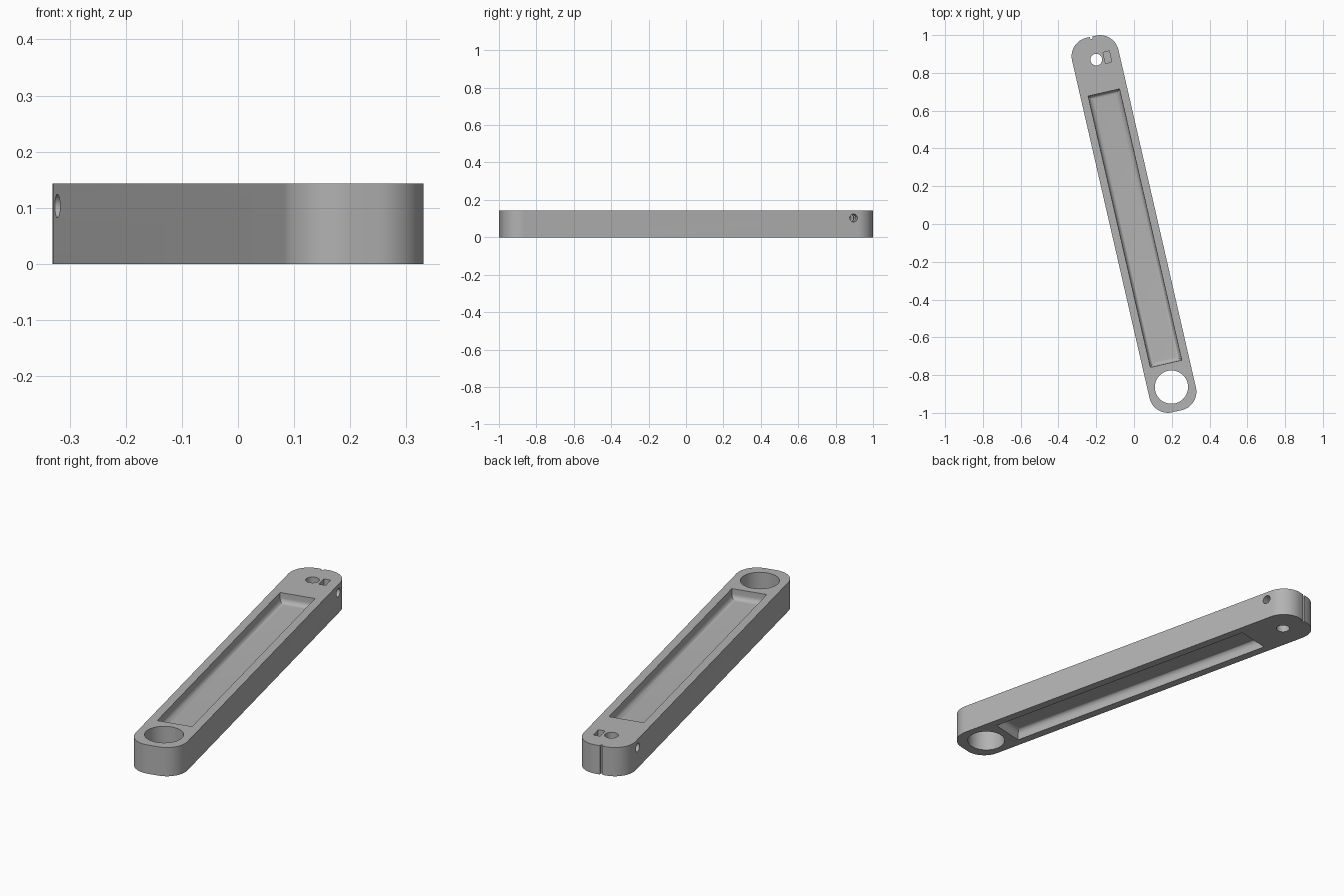
import bpy, bmesh, math
from mathutils import Matrix, Vector

cube = bpy.data.objects.get("Cube")
if cube:
    bpy.data.objects.remove(cube, do_unlink=True)

TILT = math.radians(12.92)   # bar lies diagonally in plan
HALF_W, HALF_L, HEIGHT, CORNER = 0.126, 1.017, 0.143, 0.1
POCKET_DEPTH, FILLET = 0.05, 0.025

grey = bpy.data.materials.new("grey metal")
grey.use_nodes = True
GREY = (0.45, 0.45, 0.45, 1)
grey.diffuse_color = GREY
grey.node_tree.nodes["Principled BSDF"].inputs["Base Color"].default_value = GREY


def finish(name, bm):
    bmesh.ops.recalc_face_normals(bm, faces=bm.faces)
    mesh = bpy.data.meshes.new(name)
    bm.to_mesh(mesh)
    bm.free()
    mesh.materials.append(grey)
    ob = bpy.data.objects.new(name, mesh)
    bpy.context.collection.objects.link(ob)
    return ob


def block(name, x, y, z, bevel=0, segments=1, pick=None):
    """Box from (min, max) ranges, with chosen edges rounded."""
    bm = bmesh.new()
    bmesh.ops.create_cube(bm, size=1)
    for v in bm.verts:
        v.co = Vector([r[0] if c < 0 else r[1] for c, r in zip(v.co, (x, y, z))])
    if bevel:
        edges = [e for e in bm.edges if pick(*[v.co for v in e.verts])]
        bmesh.ops.bevel(bm, geom=edges, offset=bevel, segments=segments,
                        profile=0.5, affect='EDGES')
    return finish(name, bm)


def rod(name, centre, radius, length, segments=48, axis='Z'):
    bm = bmesh.new()
    turn = Matrix.Rotation(math.pi / 2, 4, 'Y') if axis == 'X' else Matrix()
    bmesh.ops.create_cone(bm, cap_ends=True, segments=segments, radius1=radius,
                          radius2=radius, depth=length,
                          matrix=Matrix.Translation(centre) @ turn)
    return finish(name, bm)


# Bar with rounded vertical corners
bar = block("link_bar", (-HALF_W, HALF_W), (-HALF_L, HALF_L), (0, HEIGHT),
            CORNER, 20, lambda a, b: abs(a.z - b.z) > 0.01)

# Filleted pockets in the top and the underside
cutters = []
for name, floor, opening in (("top_pocket", HEIGHT - POCKET_DEPTH, HEIGHT + 0.05),
                             ("bottom_pocket", POCKET_DEPTH, -0.05)):
    low, high = min(floor, opening), max(floor, opening)
    cutters.append(block(
        name, (-0.085, 0.085), (-0.759, 0.714), (low, high), FILLET, 8,
        lambda a, b, f=floor: abs(a.z - f) < 1e-4 and abs(b.z - f) < 1e-4))

# Bearing bore, shaft hole, clamp screw hole, nut slot, end groove
mid = HEIGHT / 2
cutters += [
    rod("bearing_bore", (0, -0.886, mid), 0.088, 0.4, 64),
    rod("shaft_hole", (0, 0.893, mid), 0.031, 0.4, 40),
    rod("screw_hole", (0, 0.89, 0.103), 0.021, 0.5, 32, 'X'),
    block("nut_slot", (0.043, 0.077), (0.862, 0.922), (0.07, 0.25)),
    block("end_groove", (-0.006, 0.006), (HALF_L - 0.012, HALF_L + 0.05), (-0.1, 0.3)),
]
for c in cutters:
    c.hide_render = True
    m = bar.modifiers.new(c.name, 'BOOLEAN')
    m.operation, m.solver, m.object = 'DIFFERENCE', 'EXACT', c

# Bake the cuts and remove the cutters
bpy.context.view_layer.update()
baked = bpy.data.meshes.new_from_object(bar.evaluated_get(bpy.context.evaluated_depsgraph_get()))
bar.modifiers.clear()
bar.data = baked
bar.data.name = "link_bar"
for c in cutters:
    bpy.data.objects.remove(c, do_unlink=True)

bar.data.transform(Matrix.Rotation(TILT, 4, 'Z'))
bpy.ops.object.select_all(action='DESELECT')
bar.select_set(True)
bpy.context.view_layer.objects.active = bar
bpy.ops.object.shade_smooth_by_angle(angle=math.radians(30))
